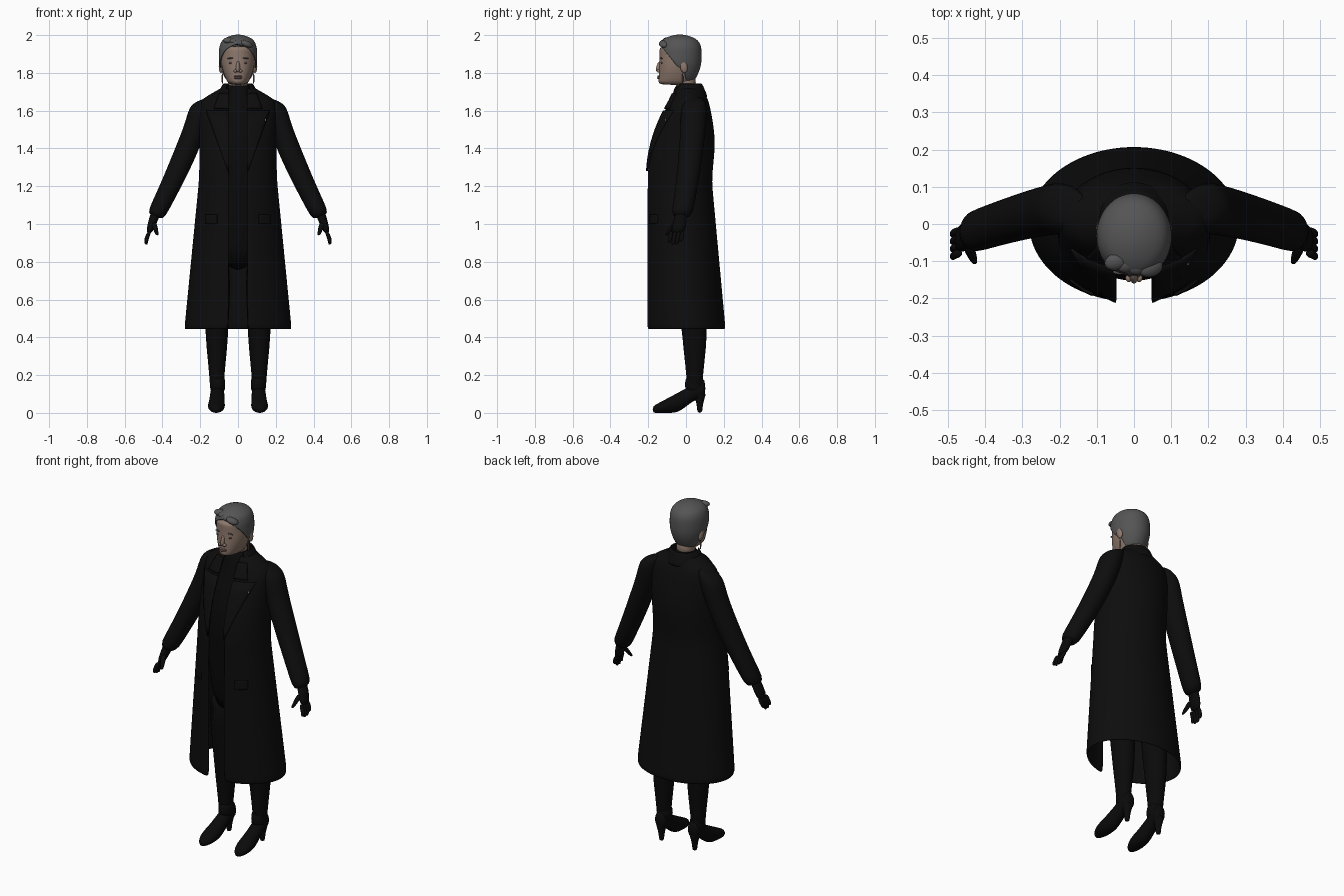
import bpy, bmesh, math
from mathutils import Vector

if "Cube" in bpy.data.objects:
    bpy.data.objects.remove(bpy.data.objects["Cube"], do_unlink=True)


def material(name, red, green, blue):
    mat = bpy.data.materials.new(name)
    mat.use_nodes = True
    mat.diffuse_color = (red, green, blue, 1)
    shader = mat.node_tree.nodes["Principled BSDF"]
    shader.inputs["Base Color"].default_value = mat.diffuse_color
    shader.inputs["Roughness"].default_value = .9
    return mat


COAT = material("coat black", .004, .004, .004)
KNIT = material("knit black", .003, .003, .003)
LEATHER = material("leather black", .003, .003, .003)
SKIN = material("skin", .27, .19, .15)
LIPS = material("lips", .2, .12, .1)
HAIR = material("grey hair", .09, .09, .09)
EYES = material("eyes", .12, .1, .09)
SILVER = material("silver", .5, .5, .5)


def finish(name, bm, mat, thickness=0, subdivide=True):
    bmesh.ops.remove_doubles(bm, verts=bm.verts, dist=.00001)
    bmesh.ops.recalc_face_normals(bm, faces=bm.faces)
    mesh = bpy.data.meshes.new(name)
    bm.to_mesh(mesh)
    bm.free()
    mesh.materials.append(mat)
    for polygon in mesh.polygons:
        polygon.use_smooth = True
    ob = bpy.data.objects.new(name, mesh)
    bpy.context.collection.objects.link(ob)
    if thickness:
        solidify = ob.modifiers.new("thickness", "SOLIDIFY")
        solidify.thickness = thickness
        solidify.offset = 0
    if subdivide:
        subsurf = ob.modifiers.new("smooth", "SUBSURF")
        subsurf.levels = subsurf.render_levels = 1
    return ob


def ring(height, across, depth, x=0, y=0, tilt=0, gap=0):
    """Oval section: half sizes, centre, sideways slope, front opening angle."""
    return height, across, depth, x, y, tilt, gap


def span(start, end, count):
    return [start + (end - start) * i / (count - 1) for i in range(count)]


def loft(name, rings, mat, side=1, lengthwise=False, thickness=0, capped=True, sides=32):
    bm = bmesh.new()
    loops = []
    for height, across, depth, x, y, tilt, gap in rings:
        loop = []
        for angle in span(gap, 2 * math.pi - gap, sides + 1):
            shift = across * math.sin(angle)
            u, v, w = side * (x + shift), y - depth * math.cos(angle), height + tilt * shift
            loop.append(bm.verts.new((u, w, v) if lengthwise else (u, v, w)))
        loops.append(loop)
    for low, high in zip(loops, loops[1:]):
        for i in range(sides):
            bm.faces.new((low[i], low[i + 1], high[i + 1], high[i]))
    if capped:
        bm.faces.new(loops[-1][:-1])
        if not rings[0][-1]:
            bm.faces.new(loops[0][:-1])
    return finish(name, bm, mat, thickness)


def ball(name, location, size, mat, rotation=(0, 0, 0)):
    bm = bmesh.new()
    bmesh.ops.create_uvsphere(bm, u_segments=20, v_segments=12, radius=1)
    bmesh.ops.scale(bm, vec=Vector(size), verts=bm.verts)
    ob = finish(name, bm, mat, subdivide=False)
    ob.location, ob.rotation_euler = location, rotation


# Long open coat: flared skirt, bodice leaning back to the chest, sloping shoulders
HEM, WAIST, SHOULDER, NECK = .44, 1.25, 1.65, 1.72
OPENING = .048


def coat_ring(z):
    skirt = max(0, (WAIST - z) / (WAIST - HEM))
    bodice = min(1, max(0, (z - WAIST) / (SHOULDER - WAIST)))
    slope = max(0, (z - SHOULDER) / (NECK - SHOULDER))
    across = .2 + .08 * skirt - .12 * slope
    front = -.205 + .12 * bodice ** 2 + .03 * slope
    back = .13 + .075 * skirt + .025 * math.sin(math.pi * bodice) - .015 * bodice - .035 * slope
    return ring(z, across, (back - front) / 2, y=(back + front) / 2, gap=math.asin(OPENING / across))


heights = span(HEM, SHOULDER, 18) + span(SHOULDER, NECK, 4)[1:]
loft("long_coat", [coat_ring(z) for z in heights], COAT, thickness=.01, capped=False, sides=48)
loft("coat_collar", [ring(z, r, r * .9, y=.013, gap=.8) for z, r in ((1.67, .11), (1.71, .09), (1.745, .075))],
     COAT, thickness=.01, capped=False)


def coat_front(x, z):
    _, across, depth, _, y, _, _ = coat_ring(z)
    return y - depth * math.sqrt(1 - (x / across) ** 2)


def panel(name, bottom, top, bottom_width, top_width, side, inner=OPENING):
    """Thin cloth plate following the coat front."""
    bm = bmesh.new()
    rows = []
    for z, width in zip(span(bottom, top, 7), span(bottom_width, top_width, 7)):
        rows.append([bm.verts.new((side * x, coat_front(x, z) - .008, z))
                     for x in span(inner, inner + width, 7)])
    for low, high in zip(rows, rows[1:]):
        for i in range(len(low) - 1):
            bm.faces.new((low[i], low[i + 1], high[i + 1], high[i]))
    finish(name, bm, COAT, thickness=.009, subdivide=False)


# Knitted top with high neck
loft("knitted_top", [ring(.75, .14, .1), ring(1, .17, .12), ring(1.3, .16, .13, y=-.03), ring(1.45, .15, .12, y=-.03),
                     ring(1.6, .13, .09), ring(1.68, .075, .07), ring(1.75, .06, .06)], KNIT)


def sleeve_ring(t):
    return ring(1.6 - .57 * t, .063 - .02 * t, .07 - .015 * t, x=.2 + .243 * t ** 1.2,
                y=.042 - .067 * t ** 1.5, tilt=min(.42, t))


def boot_ring(t):
    rise = min(1, max(0, 2 * t - .8))
    sole = .075 * rise * rise * (3 - 2 * rise)
    top = .035 + .15 * t
    across = .05 * math.sqrt(min(1, 4 * t + .1)) * (1 - .35 * t)
    return ring(-.177 + .28 * t, across, (top - sole) / 2, x=.117 - .01 * t, y=(top + sole) / 2)


for side, label in ((1, "left_"), (-1, "right_")):
    # Coat details
    panel(label + "lapel", 1.28, 1.6, .005, .12, side)
    panel(label + "collar_flap", 1.61, 1.69, .08, .05, side)
    panel(label + "pocket_flap", 1, 1.05, .06, .06, side, inner=.11)

    # Sleeve, rounded at the shoulder
    shoulder = [ring(1.67, .05, .04, x=.165, y=.045, tilt=-.35), ring(1.64, .06, .06, x=.188, y=.045, tilt=-.2)]
    loft(label + "sleeve", shoulder + [sleeve_ring(t) for t in span(0, 1, 9)], COAT, side)

    # Gloved hand
    loft(label + "glove_palm", [ring(1.07, .025, .03, x=.43, y=-.025, tilt=.4), ring(1.02, .025, .035, x=.45, y=-.03),
                                ring(.945, .017, .04, x=.472, y=-.046)], LEATHER, side)
    for i, tip in enumerate((.905, .89, .89, .9)):
        y = -.018 - .02 * i
        fingertip = ring(tip, .006, .006, x=.485, y=y - .013)
        loft(f"{label}finger_{i + 1}", [ring(.965, .012, .012, x=.467, y=y), ring(.93, .012, .012, x=.482, y=y - .004),
                                        ring(tip + .01, .01, .01, x=.487, y=y - .01), fingertip], LEATHER, side, sides=10)
    loft(label + "thumb", [ring(1.01 - .072 * t, .016 - .008 * t * t, .016 - .008 * t * t, x=.447 - .02 * t, y=-.055 - .05 * t)
                           for t in span(0, 1, 4)], LEATHER, side, sides=10)

    # Leg and heeled ankle boot
    loft(label + "leg", [ring(z, r, r * 1.1, x=.112, y=y) for z, r, y in
                         ((.9, .085, .01), (.45, .061, .045), (.34, .055, .046), (.2, .039, .046), (.1, .037, .046))],
         KNIT, side)
    loft(label + "boot_shaft", [ring(z, .04, .05, x=.108, y=.045) for z in span(.1, .2, 3)], LEATHER, side)
    loft(label + "boot_foot", [boot_ring(t) for t in span(0, 1, 12)], LEATHER, side, lengthwise=True)
    loft(label + "boot_heel", [ring(.11 * t, .013 + .02 * t * t, .013 + .024 * t * t, x=.109, y=.073)
                               for t in span(0, 1, 5)], LEATHER, side)

    # Face details that come in pairs
    ball(label + "eye", (side * .034, -.127, 1.853), (.014, .007, .006), EYES)
    ball(label + "brow", (side * .036, -.129, 1.878), (.021, .007, .004), HAIR, (0, side * .12, 0))
    ball(label + "nostril", (side * .014, -.145, 1.81), (.009, .011, .008), SKIN)
    ball(label + "ear", (side * .09, -.012, 1.833), (.012, .02, .034), SKIN, (.2, 0, 0))
    ball(label + "earring", (side * .083, -.018, 1.77), (.004, .004, .028), LIPS)


# Head narrowing to the jaw, on a short neck
def head_ring(z):
    jaw = max(0, (1.88 - z) / .14)
    return ring(z, .09 - .04 * jaw * jaw, .102 - .006 * jaw, y=-.038 - .013 * jaw)


loft("neck", [ring(z, .052, .052) for z in span(1.7, 1.8, 3)], SKIN)
loft("head", [head_ring(z) for z in span(1.735, 1.945, 10)], SKIN)
loft("nose", [ring(1.803, .012, .02, y=-.132), ring(1.812, .014, .028, y=-.138), ring(1.87, .009, .018, y=-.128)],
     SKIN, sides=16)
ball("upper_lip", (0, -.143, 1.782), (.024, .009, .005), LIPS)
ball("lower_lip", (0, -.143, 1.773), (.021, .01, .006), LIPS)


# Short hair: domed crown, tapered nape, opening round the face
def hair_ring(z):
    offset = (z - 1.88) / .12
    size = math.sqrt(max(.03, 1 - offset ** 4)) if offset > 0 else 1 - .35 * offset ** 2
    gap = 4.2 * math.sqrt(max(0, 1.95 - z)) + (.2 if z < 1.83 else 0)
    return ring(z, .098 * size, .112 * size, y=-.033, gap=gap)


loft("hair", [hair_ring(z) for z in span(1.76, 2, 17)], HAIR, thickness=.008)
for i in range(4):
    ball(f"hair_lock_{i + 1}", (.045 - .03 * i, -.118 + .006 * i, 1.953 + .006 * i), (.035, .024, .017),
         HAIR, (.2, .35 - .1 * i, .3))

# Lapel pin
ball("lapel_pin", (.145, coat_front(.145, 1.55) - .013, 1.55), (.004, .003, .006), SILVER)
